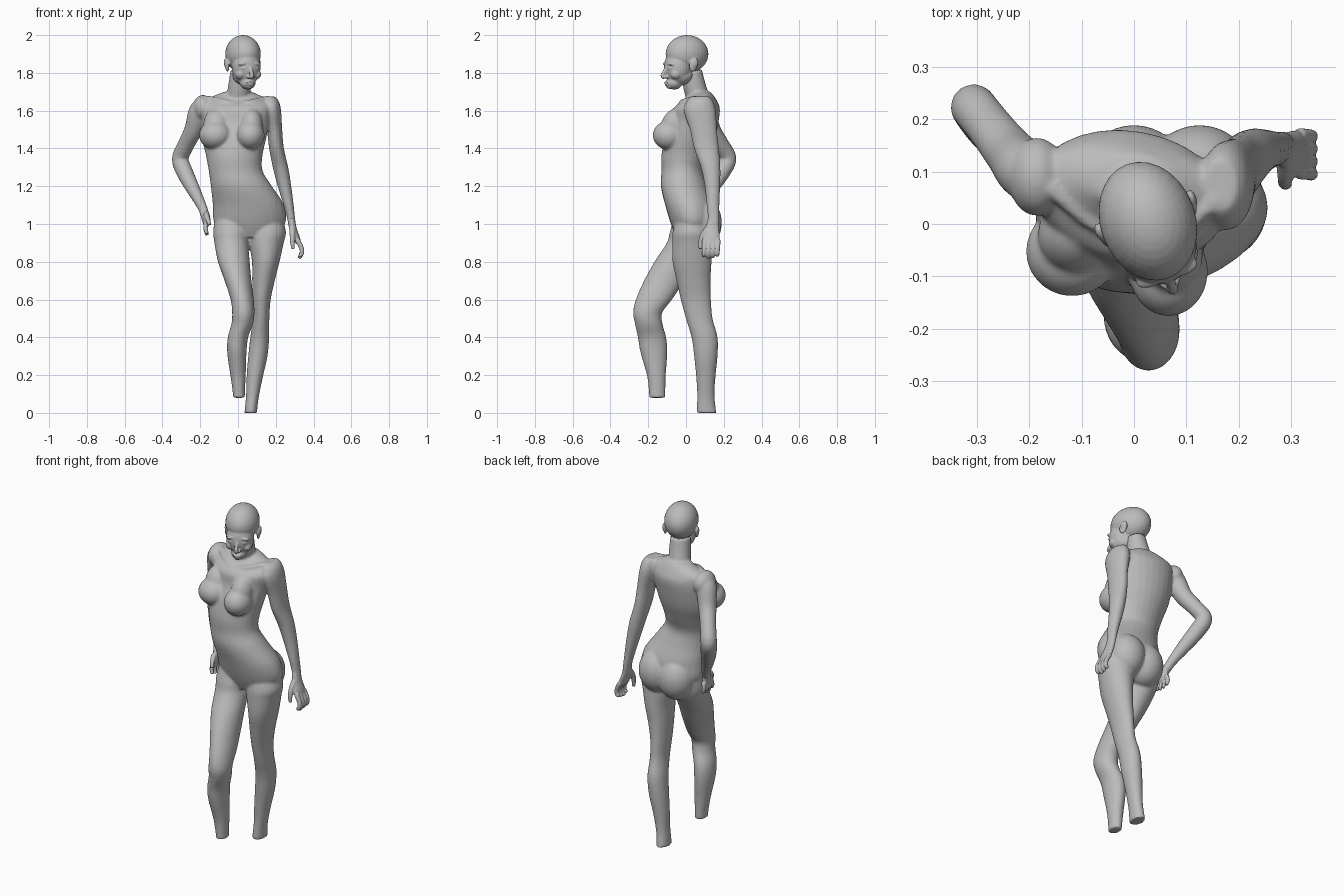
import bpy, bmesh, math
from mathutils import Vector, Matrix

cube = bpy.data.objects.get("Cube")
if cube:
    bpy.data.objects.remove(cube, do_unlink=True)

grey = bpy.data.materials.new("plain grey")
grey.diffuse_color = (0.5, 0.5, 0.5, 1)
grey.use_nodes = True
grey.node_tree.nodes["Principled BSDF"].inputs["Base Color"].default_value = (0.5, 0.5, 0.5, 1)

SEG = 28


def spline(rows, steps=5):
    """Catmull-Rom interpolation of rows of numbers."""
    out = []
    for i in range(len(rows) - 1):
        p = [rows[max(i - 1, 0)], rows[i], rows[i + 1], rows[min(i + 2, len(rows) - 1)]]
        for s in range(steps):
            t = s / steps
            out.append([0.5 * (2 * b + (c - a) * t + (2 * a - 5 * b + 4 * c - d) * t * t
                               + (3 * b - a - 3 * c + d) * t ** 3) for a, b, c, d in zip(*p)])
    return out + [list(rows[-1])]


def skin(bm, rings):
    """Bridge rings of points and cap both ends."""
    loops = [[bm.verts.new(p) for p in ring] for ring in rings]
    n = len(loops[0])
    faces = [bm.faces.new((a[i], a[(i + 1) % n], b[(i + 1) % n], b[i]))
             for a, b in zip(loops, loops[1:]) for i in range(n)]
    faces += [bm.faces.new(loops[0]), bm.faces.new(loops[-1])]
    bmesh.ops.recalc_face_normals(bm, faces=faces)


def loft(bm, rows):
    """Level ellipses: z, x, y, half width, half depth, turn in degrees."""
    rings = []
    for z, x, y, rx, ry, turn in spline([tuple(r) + (0,) * (6 - len(r)) for r in rows]):
        m = Matrix.Rotation(math.radians(turn), 3, 'Z')
        rings.append([Vector((x, y, z)) + m @ Vector((rx * math.cos(a), ry * math.sin(a), 0))
                      for a in (2 * math.pi * i / SEG for i in range(SEG))])
    skin(bm, rings)


def tube(bm, rows, seg=16):
    """Round limb along a path: x, y, z, radius."""
    pts = spline(rows)
    pos = [Vector(p[:3]) for p in pts]
    rings = []
    for i, p in enumerate(pos):
        t = (pos[min(i + 1, len(pos) - 1)] - pos[max(i - 1, 0)]).normalized()
        u = Vector((0, 1, 0)).cross(t).normalized()
        v = t.cross(u)
        rings.append([p + pts[i][3] * (u * math.cos(a) + v * math.sin(a))
                      for a in (2 * math.pi * k / seg for k in range(seg))])
    skin(bm, rings)


def ball(bm, centre, radii, tilt=0, axis='X'):
    m = (Matrix.Translation(centre) @ Matrix.Rotation(math.radians(tilt), 4, axis)
         @ Matrix.Diagonal((*radii, 1)))
    bmesh.ops.create_uvsphere(bm, u_segments=28, v_segments=18, radius=1, matrix=m)


def finish(bm, name, voxel, rounds):
    """Fuse overlapping masses into one smooth skin."""
    me = bpy.data.meshes.new(name)
    bm.to_mesh(me)
    bm.free()
    me.materials.append(grey)
    ob = bpy.data.objects.new(name, me)
    bpy.context.collection.objects.link(ob)
    r = ob.modifiers.new("fuse", 'REMESH')
    r.mode = 'VOXEL'
    r.voxel_size = voxel
    r.use_smooth_shade = True
    s = ob.modifiers.new("soften", 'SMOOTH')
    s.factor = 0.5
    s.iterations = rounds
    return ob


# Body: trunk
bm = bmesh.new()
loft(bm, [(.93, .065, .03, .10, .08), (1.0, .063, .035, .186, .115), (1.1, .055, .02, .188, .13),
          (1.2, .018, -.01, .162, .123), (1.28, -.012, -.018, .143, .112, -4),
          (1.36, -.02, -.005, .15, .125, -8), (1.45, -.02, .02, .17, .132, -10),
          (1.54, -.012, .045, .18, .125, -10), (1.61, -.005, .055, .185, .122, -10),
          (1.655, -.005, .075, .17, .085, -8), (1.685, -.003, .082, .11, .06, -6),
          (1.70, 0, .08, .07, .05)])
# Chest and seat masses
for x, y, rx in ((-.118, -.052, .088), (.066, -.09, .075)):
    ball(bm, (x, y, 1.47), (rx, .086, .077))
    ball(bm, (x + .005, y + .03, 1.525), (rx * .8, .07, .09), -22)
for x, z in ((.0, 1.0), (.125, 1.015)):
    ball(bm, (x, .083, z), (.105, .106, .125))
# Neck and collar bones
tube(bm, [(-.005, .085, 1.60, .07), (0, .062, 1.67, .062), (.008, .045, 1.73, .06), (.015, .03, 1.81, .055)], 24)
for s in (-1, 1):
    tube(bm, [(s * .02, -.02 - s * .003, 1.635, .012), (s * .08, -.01 - s * .01, 1.65, .012),
              (s * .16, .06 - s * .01, 1.665, .016)], 10)
# Straight leg
loft(bm, [(1.04, .14, .03, .09, .08), (.96, .153, .03, .101, .1), (.9, .15, .03, .092, .103),
          (.8, .147, .032, .073, .103), (.7, .135, .04, .06, .09), (.6, .125, .052, .048, .08),
          (.5, .122, .07, .044, .071), (.4, .115, .098, .05, .069), (.3, .105, .105, .051, .062),
          (.2, .09, .105, .044, .052), (.1, .078, .105, .035, .046), (.03, .07, .107, .033, .05),
          (.0, .068, .109, .034, .053)])
# Bent leg
loft(bm, [(1.04, -.03, .03, .09, .09), (.96, -.035, .015, .096, .1), (.9, -.035, 0, .09, .102),
          (.8, -.022, -.06, .084, .107), (.7, 0, -.115, .071, .107), (.6, .022, -.17, .061, .096),
          (.53, .028, -.203, .059, .077), (.47, .022, -.197, .057, .073), (.4, 0, -.18, .054, .075),
          (.32, -.006, -.17, .051, .071), (.2, 0, -.157, .041, .05), (.12, .004, -.153, .033, .044),
          (.08, .005, -.153, .031, .043)])
# Hanging arm
loft(bm, [(1.675, .165, .075, .03, .05), (1.65, .17, .073, .046, .07), (1.6, .177, .073, .051, .085),
          (1.5, .193, .092, .041, .072), (1.4, .204, .108, .039, .066), (1.3, .225, .13, .041, .052),
          (1.2, .246, .14, .036, .041), (1.1, .268, .143, .027, .034), (1.03, .281, .146, .021, .031),
          (.99, .288, .142, .02, .034)])
# Bent arm
ball(bm, (-.185, .09, 1.615), (.055, .075, .068))
tube(bm, [(-.15, .09, 1.63, .05), (-.2, .1, 1.6, .058), (-.235, .135, 1.5, .049),
          (-.275, .185, 1.42, .044), (-.306, .223, 1.345, .044), (-.28, .187, 1.27, .044),
          (-.235, .13, 1.18, .036), (-.192, .085, 1.095, .026), (-.175, .06, 1.05, .024)], 24)
finish(bm, "body", .007, 6)

# Hand of the hanging arm
bm = bmesh.new()
loft(bm, [(1.03, .281, .146, .02, .03), (.98, .29, .139, .02, .036), (.93, .308, .134, .019, .045),
          (.895, .32, .135, .015, .044)])
for i in range(4):
    y = .098 + .024 * i
    end = .815 + .012 * abs(i - 1.3)
    tube(bm, [(.315, y, .915, .0135), (.337, y - .002, .87, .0125), (.336, y - .004, .84, .0115),
              (.322, y - .004, end, .009)], 12)
tube(bm, [(.288, .125, .985, .018), (.288, .092, .945, .015), (.288, .078, .905, .013),
          (.292, .076, .868, .009)], 12)
finish(bm, "left_hand", .004, 3)

# Hand resting on the hip
bm = bmesh.new()
tube(bm, [(-.185, .075, 1.075, .023), (-.172, .05, 1.04, .024), (-.166, .04, 1.01, .022)], 14)
ball(bm, (-.168, .036, 1.025), (.02, .042, .045))
for i in range(4):
    y = .003 + .022 * i
    tube(bm, [(-.168, y + .004, 1.01, .013), (-.172, y - .004 + .004 * i, .975, .012),
              (-.163, y - .012 + .006 * i, .937 + .008 * abs(i - 1.5), .009)], 12)
tube(bm, [(-.17, .02, 1.05, .016), (-.16, -.012, 1.025, .013), (-.15, -.03, .995, .009)], 12)
finish(bm, "right_hand", .004, 3)

# Head, built facing forward and then turned
bm = bmesh.new()
ball(bm, (0, .01, .03), (.091, .116, .1))
ball(bm, (0, -.04, -.04), (.076, .074, .1))
ball(bm, (0, -.02, -.085), (.066, .065, .05), 15)
ball(bm, (0, -.062, -.122), (.042, .043, .036))
ball(bm, (0, -.088, -.138), (.02, .018, .017))
# Nose and lips
tube(bm, [(0, -.103, -.028, .008), (0, -.117, -.06, .009), (0, -.127, -.085, .012), (0, -.117, -.098, .009)], 12)
ball(bm, (0, -.105, -.121), (.024, .011, .006))
ball(bm, (0, -.103, -.132), (.02, .011, .007))
for s in (-1, 1):
    ball(bm, (s * .013, -.11, -.092), (.009, .012, .008))
    # Brow, eye, cheek
    ball(bm, (s * .034, -.094, -.02), (.03, .017, .009), s * 14, 'Y')
    ball(bm, (s * .033, -.09, -.045), (.019, .018, .011))
    ball(bm, (s * .045, -.068, -.078), (.026, .03, .026))
    # Ear
    ball(bm, (s * .088, .014, -.028), (.009, .023, .036), -12)
    ball(bm, (s * .094, .022, -.018), (.008, .017, .024), -12)
head = finish(bm, "head", .0042, 3)
head.location = (.03, -.004, 1.87)
head.rotation_euler = (0, 0, math.radians(20))
